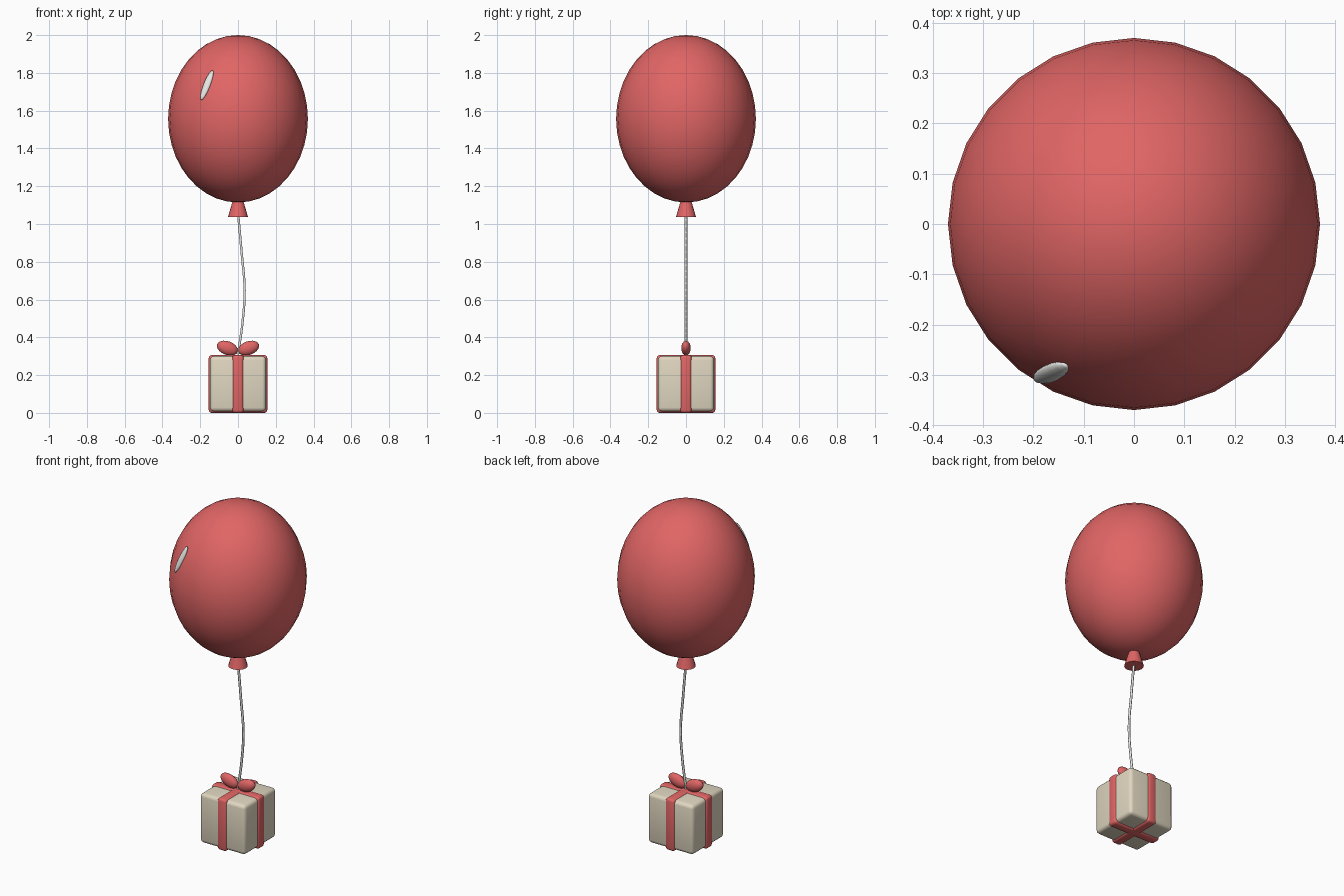
import bpy, math
from mathutils import Vector, Matrix

if "Cube" in bpy.data.objects:
    bpy.data.objects.remove(bpy.data.objects["Cube"])


def material(name, rgb):
    m = bpy.data.materials.new(name)
    m.diffuse_color = (*rgb, 1)
    m.use_nodes = True
    m.node_tree.nodes["Principled BSDF"].inputs["Base Color"].default_value = m.diffuse_color
    return m


RED = material("balloon red", (0.75, 0.13, 0.13))
CREAM = material("wrapping cream", (0.75, 0.68, 0.53))
WHITE = material("string white", (0.83, 0.83, 0.81))


def finish(name, mat, angle=40):
    o = bpy.context.object
    o.name = name
    o.data.materials.append(mat)
    bpy.ops.object.shade_smooth_by_angle(angle=math.radians(angle))
    return o


def ellipsoid(name, mat, loc, radii, segs, rings, rot=None):
    bpy.ops.mesh.primitive_uv_sphere_add(segments=segs, ring_count=rings, radius=1)
    o = finish(name, mat, 60)
    rot = rot or Matrix.Identity(4)
    o.data.transform(Matrix.Translation(loc) @ rot @ Matrix.Diagonal((*radii, 1)))
    return o


def rounded_box(name, mat, size, z, bevel):
    bpy.ops.mesh.primitive_cube_add(size=1)
    o = bpy.context.object
    o.data.transform(Matrix.Translation((0, 0, z)) @ Matrix.Diagonal((*size, 1)))
    b = o.modifiers.new("bevel", "BEVEL")
    b.width, b.segments = bevel, 3
    bpy.ops.object.modifier_apply(modifier="bevel")
    return finish(name, mat)


# Balloon and its knot
ellipsoid("balloon", RED, (0, 0, 1.557), (0.37, 0.37, 0.443), 28, 20)
bpy.ops.mesh.primitive_cone_add(vertices=16, radius1=0.053, radius2=0.024,
                                depth=0.10, location=(0, 0, 1.087))
finish("knot", RED)

# Shine mark lying on the balloon surface, front upper left
low, high = Vector((-0.195, -0.303, 1.655)), Vector((-0.135, -0.272, 1.81))
mid = Vector((-0.165, -0.296, 1.735))
along = (high - low).normalized()
normal = Vector((mid.x / 0.37**2, mid.y / 0.37**2, (mid.z - 1.557) / 0.443**2))
normal = (normal - along * normal.dot(along)).normalized()
side = normal.cross(along)
turn = Matrix((side, normal, along)).transposed().to_4x4()
ellipsoid("shine_mark", WHITE, mid, (0.021, 0.012, 0.086), 12, 8, turn)

# Hanging string
curve = bpy.data.curves.new("string", "CURVE")
curve.dimensions = "3D"
curve.bevel_depth = 0.007
curve.bevel_resolution = 1
curve.resolution_u = 6
curve.use_fill_caps = True
points = [(0, 1.06), (0.019, 0.85), (0.035, 0.65), (0.024, 0.48), (0, 0.31)]
spline = curve.splines.new("BEZIER")
spline.bezier_points.add(len(points) - 1)
for p, (x, z) in zip(spline.bezier_points, points):
    p.co = (x, 0, z)
    p.handle_left_type = p.handle_right_type = "AUTO"
curve.materials.append(WHITE)
bpy.context.collection.objects.link(bpy.data.objects.new("string", curve))

# Gift box with two crossing ribbons
rounded_box("gift_box", CREAM, (0.296, 0.296, 0.292), 0.154, 0.02)
rounded_box("ribbon_front_back", RED, (0.06, 0.31, 0.306), 0.153, 0.015)
rounded_box("ribbon_left_right", RED, (0.31, 0.06, 0.306), 0.153, 0.015)

# Bow loops
for s, label in ((-1, "left"), (1, "right")):
    ellipsoid("bow_loop_" + label, RED, (s * 0.056, 0, 0.343),
              (0.058, 0.025, 0.036), 16, 10,
              Matrix.Rotation(-s * math.radians(20), 4, "Y"))
